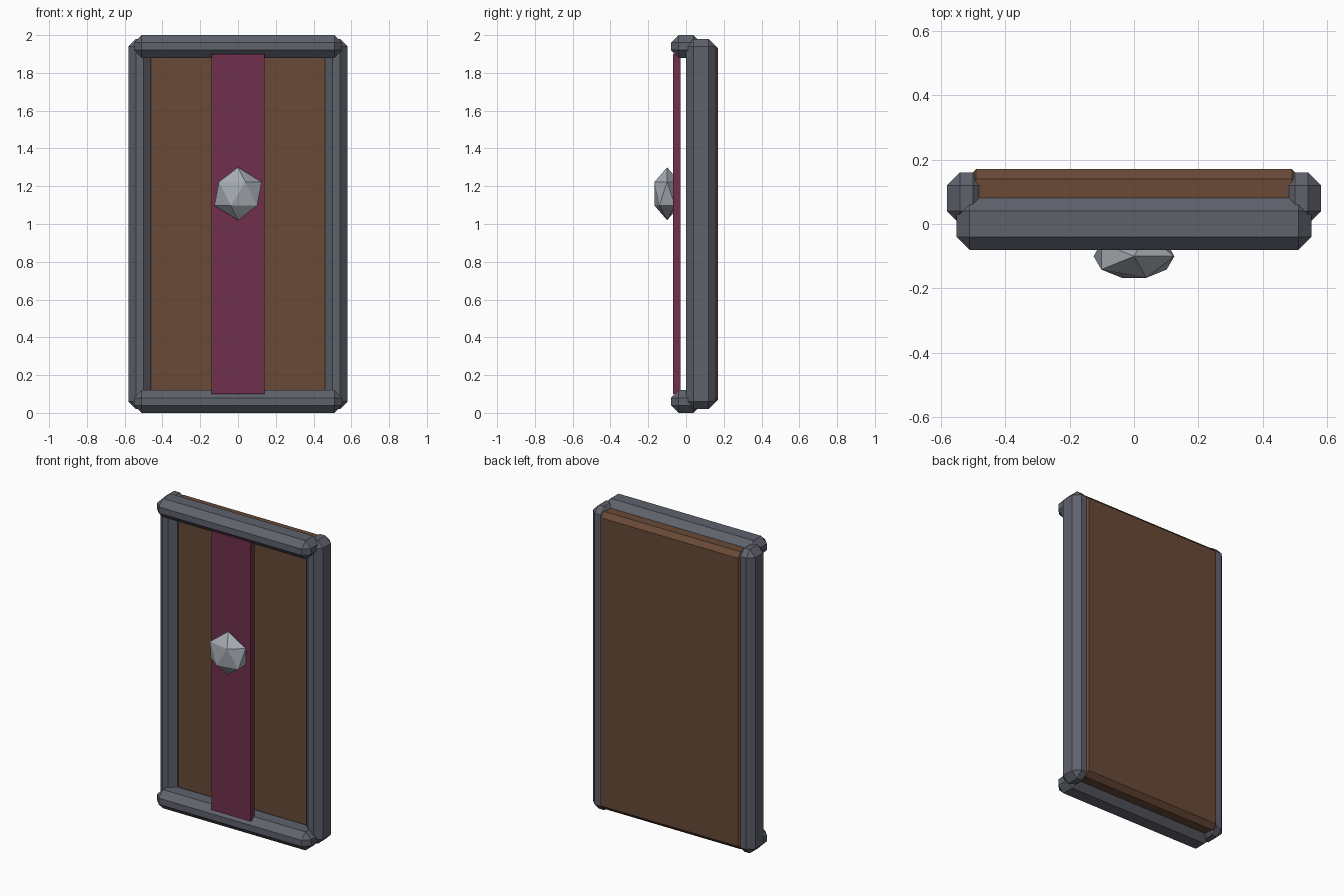
import bpy, bmesh
from mathutils import Matrix, Vector

if "Cube" in bpy.data.objects:
    bpy.data.objects.remove(bpy.data.objects["Cube"])


def material(name, rgb):
    m = bpy.data.materials.new(name)
    m.diffuse_color = (*rgb, 1.0)
    m.use_nodes = True
    m.node_tree.nodes["Principled BSDF"].inputs["Base Color"].default_value = m.diffuse_color
    return m


IRON = material("dark iron", (0.115, 0.122, 0.152))
WOOD = material("brown wood", (0.14, 0.068, 0.038))
CLOTH = material("burgundy", (0.16, 0.03, 0.075))
STEEL = material("pale steel", (0.38, 0.41, 0.45))


def finish(name, bm, mat):
    me = bpy.data.meshes.new(name)
    bm.to_mesh(me)
    bm.free()
    me.materials.append(mat)
    ob = bpy.data.objects.new(name, me)
    bpy.context.collection.objects.link(ob)
    return ob


def box(name, lo, hi, mat, bevel=0.0):
    """Box between two corners with an optional single-segment chamfer."""
    lo, hi = Vector(lo), Vector(hi)
    bm = bmesh.new()
    bmesh.ops.create_cube(bm, size=1.0, matrix=Matrix.Translation((lo + hi) / 2)
                          @ Matrix.Diagonal((*(hi - lo), 1.0)))
    if bevel:
        bmesh.ops.bevel(bm, geom=bm.edges[:], offset=bevel, segments=1,
                        affect='EDGES', profile=0.5)
    return finish(name, bm, mat)


# Wooden panel
box("panel", (-0.52, 0.05, 0.04), (0.52, 0.17, 1.96), WOOD, 0.03)

# Side posts
for side, x in (("left", -0.52), ("right", 0.52)):
    box(side + "_post", (x - 0.06, 0.0, 0.02), (x + 0.06, 0.16, 1.98), IRON, 0.04)

# Top and bottom rails
for end, z in (("bottom", 0.06), ("top", 1.94)):
    box(end + "_rail", (-0.55, -0.08, z - 0.06), (0.55, 0.08, z + 0.06), IRON, 0.04)

# Central coloured strip
box("centre_strip", (-0.14, -0.07, 0.10), (0.14, -0.03, 1.90), CLOTH)

# Flattened faceted boss
bm = bmesh.new()
bmesh.ops.create_icosphere(bm, subdivisions=1, radius=0.14,
                           matrix=Matrix.Translation((0, -0.10, 1.16))
                           @ Matrix.Diagonal((1, 0.56, 1, 1)))
finish("boss", bm, STEEL)
